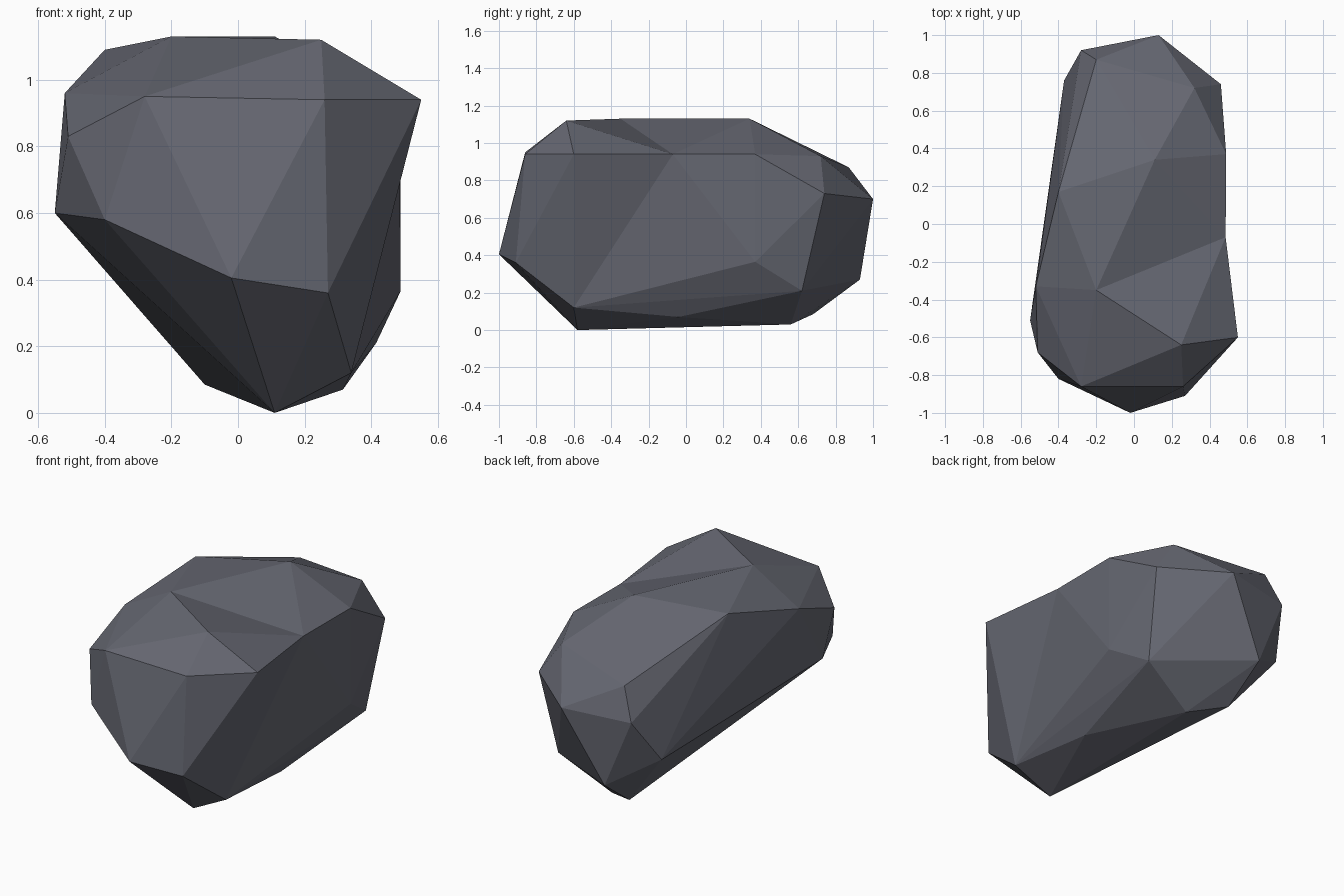
import bpy, bmesh

if "Cube" in bpy.data.objects:
    bpy.data.objects.remove(bpy.data.objects["Cube"])

# Corner points of the boulder, grouped by zone
crown = [(.25, -.64, 1.12), (-.20, -.35, 1.13), (.11, .34, 1.13), (-.40, .17, 1.09)]
shoulder = [(.26, -.86, .94), (-.28, -.86, .95), (-.51, -.68, .83), (-.52, -.33, .96),
            (.55, -.60, .94), (.488, .37, .94), (.32, .72, .93), (-.20, .87, .87)]
waist = [(-.02, -1, .405), (.27, -.91, .36), (-.40, -.82, .58), (-.55, -.51, .60),
         (.46, .74, .73), (.13, 1, .70), (-.28, .92, .685), (-.37, .76, .43),
         (.488, .37, .365)]
base = [(.415, .62, .21), (.34, -.60, .12), (.11, -.58, 0), (.315, -.04, .07),
        (-.11, .93, .27), (-.10, .68, .085), (.10, .56, .03)]

# Boulder: convex hull of the corners
bm = bmesh.new()
points = crown + shoulder + waist + base
verts = [bm.verts.new(p) for p in points]
ring = {verts[points.index(p)] for p in
        crown[:3] + [shoulder[4], shoulder[5], waist[8], base[1]]}
bmesh.ops.convex_hull(bm, input=bm.verts[:], use_existing_faces=False)

# Dent on the right side: reopen the patch inside the ring, fan it to a sunken corner
patch = [f for f in bm.faces if all(v in ring for v in f.verts)]
bmesh.ops.delete(bm, geom=patch, context='FACES')
dent = bm.verts.new((.485, -.07, .94))
for e in [e for e in bm.edges if e.is_boundary]:
    bm.faces.new((e.verts[0], e.verts[1], dent))
bmesh.ops.delete(bm, geom=[v for v in bm.verts if not v.link_faces], context='VERTS')
bmesh.ops.recalc_face_normals(bm, faces=bm.faces[:])

mesh = bpy.data.meshes.new("boulder")
bm.to_mesh(mesh)
bm.free()

stone = bpy.data.materials.new("slate grey")
stone.diffuse_color = (.13, .135, .165, 1)
stone.use_nodes = True
stone.node_tree.nodes["Principled BSDF"].inputs["Base Color"].default_value = stone.diffuse_color
mesh.materials.append(stone)
bpy.context.collection.objects.link(bpy.data.objects.new("boulder", mesh))
